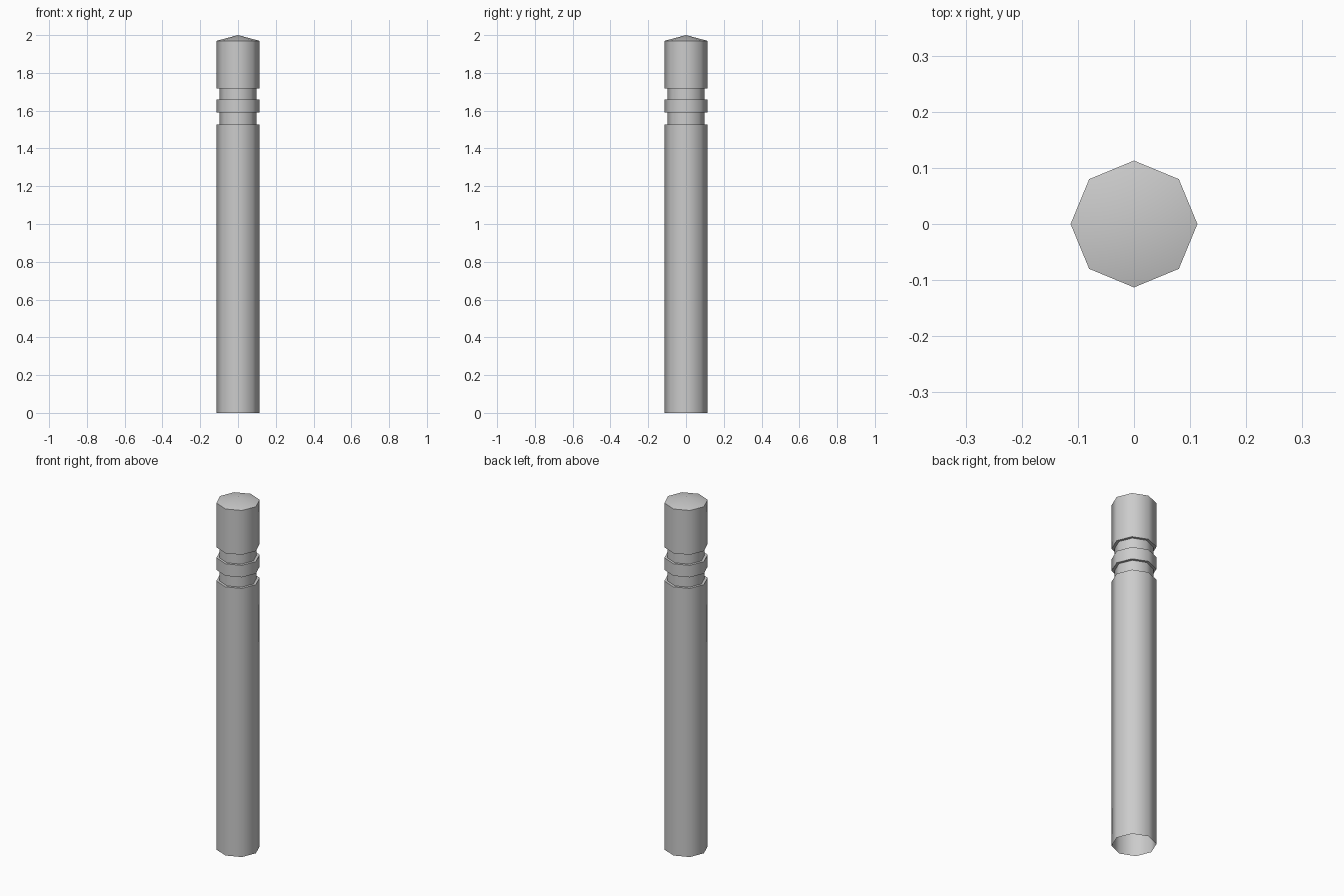
import bpy, bmesh, math

if "Cube" in bpy.data.objects:
    bpy.data.objects.remove(bpy.data.objects["Cube"])

SIDES = 8
R, GROOVE = 0.113, 0.098

# Post outline (radius, height), from the open foot up to the cap's rim
profile = [(R, 0), (R, 1.527), (GROOVE, 1.527), (GROOVE, 1.59), (R, 1.59),
           (R, 1.658), (GROOVE, 1.658), (GROOVE, 1.718), (R, 1.718), (R, 1.97)]

bm = bmesh.new()
rings = [[bm.verts.new((r * math.cos(math.tau * i / SIDES),
                        r * math.sin(math.tau * i / SIDES), z))
          for i in range(SIDES)] for r, z in profile]

# Shaft walls and groove ledges
for low, high in zip(rings, rings[1:]):
    for i in range(SIDES):
        j = (i + 1) % SIDES
        bm.faces.new((low[i], low[j], high[j], high[i]))

# Shallow pointed cap
apex = bm.verts.new((0, 0, 2.0))
for i in range(SIDES):
    bm.faces.new((rings[-1][i], rings[-1][(i + 1) % SIDES], apex))

mesh = bpy.data.meshes.new("post")
bm.to_mesh(mesh)
bm.free()
post = bpy.data.objects.new("post", mesh)
bpy.context.collection.objects.link(post)

# Smooth round the shaft, sharp at the ledges and rim
bpy.context.view_layer.objects.active = post
post.select_set(True)
bpy.ops.object.shade_smooth_by_angle(angle=math.radians(50))
